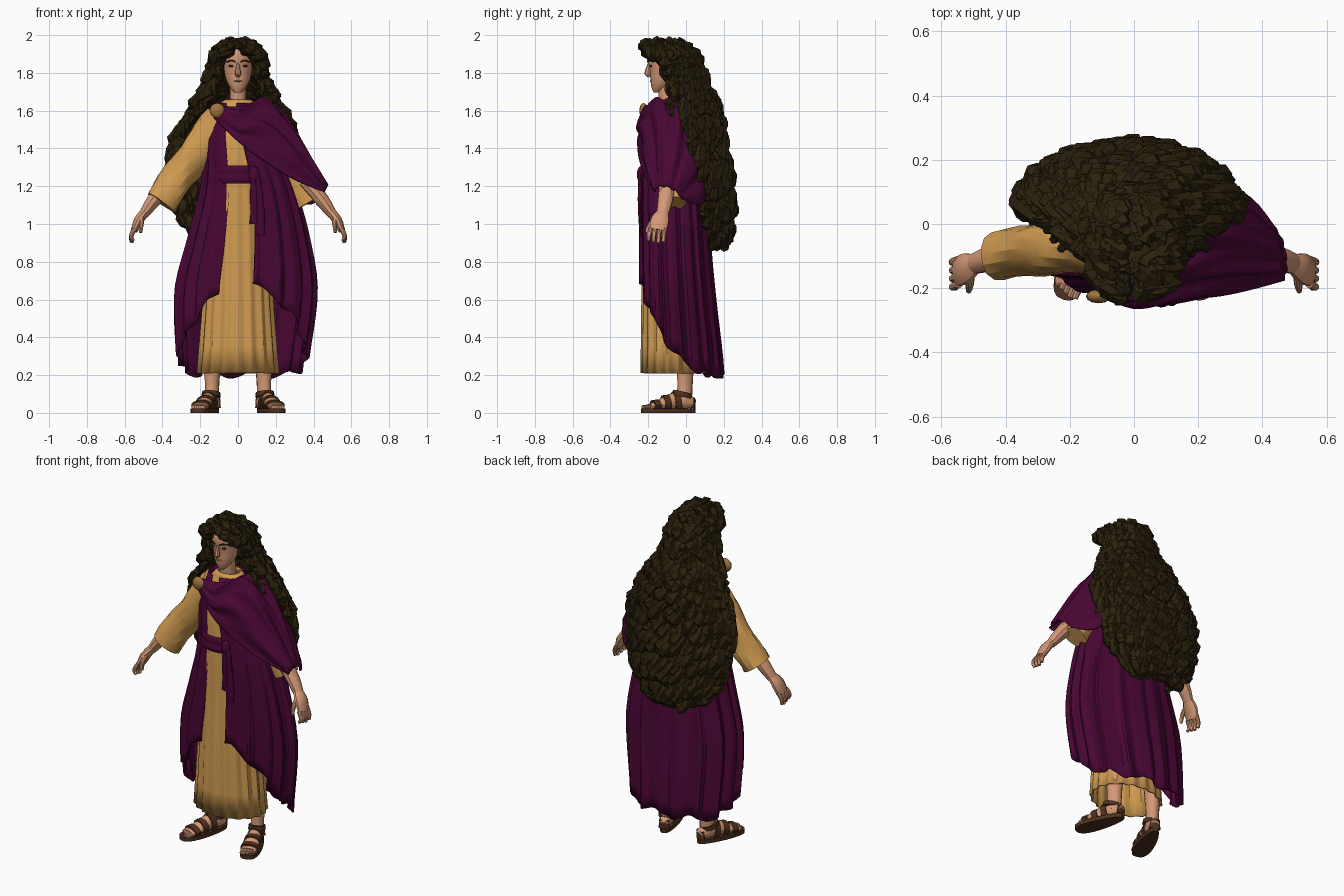
import bpy, bmesh, math, random
from math import sin, cos, pi
from mathutils import Vector

random.seed(4)
if "Cube" in bpy.data.objects:
    bpy.data.objects.remove(bpy.data.objects["Cube"])


def material(name, *rgb):
    m = bpy.data.materials.new(name)
    m.use_nodes = True
    m.diffuse_color = (*rgb, 1)
    m.node_tree.nodes["Principled BSDF"].inputs["Base Color"].default_value = (*rgb, 1)
    return m


TAN = material("tan linen", .64, .33, .083)
PURPLE = material("purple wool", .066, .002, .034)
HAIR = material("dark brown hair", .024, .0155, .004)
SKIN = material("skin", .66, .32, .18)
LEATHER = material("brown leather", .075, .03, .013)
BRONZE = material("bronze", .34, .17, .05)
LIP = material("lips", .43, .18, .1)


def spline(rows, t):
    """Smooth interpolation through rows of equal length, t in 0..1."""
    n = len(rows) - 1
    i = min(int(t * n), n - 1)
    s = t * n - i
    a, b, c, d = (rows[max(0, min(n, i + k))] for k in (-1, 0, 1, 2))
    return [q + s / 2 * (r - p + s * (2*p - 5*q + 4*r - e + s * (3*(q - r) + e - p)))
            for p, q, r, e in zip(a, b, c, d)]


def surface(name, shapes, nu, nv, mat, wrap=True, caps=True, thick=0, angle=35):
    """One object from functions (u, v) -> point; wrap closes u."""
    bm = bmesh.new()
    cols = nu if wrap else nu + 1
    for f in shapes:
        rings = [[bm.verts.new(f(i / nu, j / nv)) for i in range(cols)] for j in range(nv + 1)]
        for lo, hi in zip(rings, rings[1:]):
            for i in range(nu):
                k = (i + 1) % cols
                bm.faces.new((lo[i], lo[k], hi[k], hi[i]))
        if wrap and caps:
            bm.faces.new(rings[0])
            bm.faces.new(rings[-1])
    bmesh.ops.recalc_face_normals(bm, faces=bm.faces)
    me = bpy.data.meshes.new(name)
    bm.to_mesh(me)
    bm.free()
    me.materials.append(mat)
    if angle:
        me.shade_smooth()
        me.set_sharp_from_angle(angle=math.radians(angle))
    ob = bpy.data.objects.new(name, me)
    bpy.context.collection.objects.link(ob)
    if thick:
        mod = ob.modifiers.new("thickness", "SOLIDIFY")
        mod.thickness, mod.offset = thick, -1


def tube(rows, ref=(0, 1, 0), ripple=0):
    """Rows are x, y, z, radius across, radius along ref."""
    def f(u, v):
        row = spline(rows, v)
        t = Vector(spline(rows, min(1, v + .01))[:3]) - Vector(spline(rows, max(0, v - .01))[:3])
        n = t.cross(Vector(ref)).normalized()
        b = n.cross(t).normalized()
        th = 2 * pi * u
        k = 1 + ripple * sin(3 * th + 11 * v)
        return Vector(row[:3]) + k * (n * row[3] * cos(th) + b * row[4] * sin(th))
    return f


def mirror(f, s):
    return lambda u, v: Vector((s, 1, 1)) * f(u, v)


def stack(rows, pleats=0, depth=0):
    """Elliptical sections; rows are z, half width, y centre, half depth."""
    def f(u, v):
        z, w, y, d = spline(rows, v)
        th = 2 * pi * u
        k = 1 + depth * (1 - v) * cos(pleats * th)
        return Vector((w * sin(th) * k, y + d * cos(th) * k, z))
    return f


def ball(name, loc, size, mat):
    x, y, z = loc
    a, b, c = size
    surface(name, [lambda u, v: Vector((
        x + a * sin(pi * (.02 + .96 * v)) * cos(2 * pi * u),
        y + b * sin(pi * (.02 + .96 * v)) * sin(2 * pi * u),
        z + c * cos(pi * (.02 + .96 * v))))], 12, 8, mat)


# Tunic
surface("tunic", [stack([(.21, .215, -.07, .165), (.6, .185, -.075, .157), (.95, .17, -.085, .14),
                         (1.25, .15, -.09, .135), (1.47, .165, -.085, .128),
                         (1.59, .13, -.08, .085), (1.66, .068, -.085, .06)], 18, .035)],
        108, 14, TAN, caps=False, thick=.008, angle=25)

# Sleeves, the left one slimmer under the drape
ARM = [(.08, -.08, 1.55, .1, .09), (.2, -.07, 1.4, .095, .085),
       (.315, -.08, 1.25, .088, .08), (.41, -.1, 1.115, .087, .075)]
SLIM = [(.08, -.07, 1.53, .085, .08), (.2, -.06, 1.38, .08, .07),
        (.29, -.055, 1.25, .08, .065), (.37, -.06, 1.11, .075, .06)]
surface("right_sleeve", [mirror(tube(ARM, ripple=.08), -1)], 16, 9, TAN, angle=20)
surface("left_sleeve", [tube(SLIM, ripple=.07)], 16, 9, TAN, angle=20)

# Cloak body, open at the front with a hem that drops toward the back
CLOAK = [(.2, .02, .33, -.02, .215), (.65, .04, .365, -.045, .195), (.95, .055, .31, -.058, .183),
         (1.2, .05, .245, -.065, .175), (1.48, 0, .175, -.07, .155), (1.64, -.02, .11, -.07, .1)]


def cloak(u, v):
    a = -2.72 + 5.75 * u
    hem = .2 + .47 * ((1 - cos(a)) / 2) ** 2.6 + .018 * sin(9 * a)
    z = hem + (1.64 - hem) * v
    levels = [r[0] for r in CLOAK]
    i = max(k for k in range(5) if levels[k] <= max(z, .2))
    t = (i + (max(z, .2) - levels[i]) / (levels[i + 1] - levels[i])) / 5
    _, x, w, y, d = spline(CLOAK, min(t, 1))
    k = 1 + .042 * (1 - v) ** .6 * (sin(17 * a) + .5 * sin(29 * a + 1))
    return Vector((x + w * sin(a) * k, y + d * cos(a) * k, z))


surface("cloak", [cloak], 120, 18, PURPLE, wrap=False, thick=.008, angle=20)

# Drape from the brooch across the chest and over the left arm
FRONT = [(-.13, -.21, 1.56), (0, -.245, 1.44), (.12, -.245, 1.35), (.28, -.22, 1.25), (.46, -.17, 1.17)]
RIDGE = [(-.1, -.215, 1.63), (.02, -.21, 1.6), (.15, -.1, 1.66), (.29, -.07, 1.5), (.475, -.1, 1.2)]
BACK = [(-.07, -.17, 1.57), (.06, -.08, 1.54), (.18, .07, 1.38), (.34, .09, 1.12), (.44, -.02, 1.13)]


def drape(u, v):
    f, t, b = (Vector(spline(p, v)) for p in (FRONT, RIDGE, BACK))
    c, th = (f + b) / 2, pi * u
    out = (f - b) / 2 * cos(th) + (t - c) * sin(th)
    fold = 1.02 + .07 * (sin(30 * u + 5 * v) + .4 * sin(53 * u - 4 * v)) * min(1, 4 * v)
    return c + out * fold


surface("shoulder_drape", [drape], 72, 20, PURPLE, wrap=False, thick=.01, angle=20)
ball("brooch", (-.11, -.225, 1.6), (.04, .022, .04), BRONZE)

# Sash with knot and hanging tails
surface("sash", [stack([(1.215, .145, -.09, .15), (1.24, .155, -.09, .16),
                        (1.26, .15, -.09, .154), (1.29, .152, -.09, .158),
                        (1.31, .14, -.09, .148)])], 32, 8, PURPLE, caps=False)
ball("sash_knot", (.085, -.238, 1.262), (.028, .022, .045), PURPLE)
surface("sash_tails", [tube([(.08 + .02 * k, -.24, 1.26, .014, .012), (.085 + .03 * k, -.245, 1.13, .02, .01),
                             (.085 + .035 * k, -.24, 1.0 - .06 * k, .022, .008)], ripple=.15) for k in (0, 1)],
        10, 6, PURPLE)

# Head, neck and features
surface("neck", [tube([(0, -.08, 1.57, .055, .05), (0, -.1, 1.66, .043, .045),
                       (0, -.1, 1.76, .045, .05)])], 14, 4, SKIN)
surface("head", [stack([(1.695, .016, -.155, .016), (1.725, .044, -.138, .045), (1.77, .066, -.115, .074),
                        (1.82, .075, -.105, .088), (1.87, .08, -.1, .106), (1.92, .07, -.1, .1),
                        (1.96, .03, -.1, .045)])], 18, 12, SKIN)
surface("nose", [tube([(0, -.19, 1.86, .008, .008), (0, -.198, 1.825, .011, .014),
                       (0, -.202, 1.795, .017, .018), (0, -.19, 1.783, .01, .008)])], 8, 6, SKIN)
ball("lips", (0, -.183, 1.757), (.022, .009, .005), LIP)
for side, s in (("left", 1), ("right", -1)):
    ball(side + "_eye", (s * .034, -.186, 1.837), (.016, .008, .006), HAIR)
    surface(side + "_eyebrow", [mirror(tube([(.014, -.203, 1.857, .004, .004), (.036, -.196, 1.866, .005, .005),
                                             (.06, -.17, 1.858, .003, .004)], (0, 0, 1)), s)], 6, 5, HAIR)

# Forearms and hands
FOREARM = [(.36, -.095, 1.23, .045, .045), (.45, -.11, 1.12, .037, .04), (.5, -.125, 1.05, .026, .032)]
PALM = [(.495, -.123, 1.06, .024, .032), (.525, -.138, 1.02, .026, .049), (.55, -.15, .965, .018, .046)]
FINGERS = [[(.546, -.112 - .025 * i, .975, .013, .013), (.565, -.118 - .026 * i, .94, .012, .012),
            (.566 - .004 * i, -.12 - .026 * i, .9 + .006 * abs(i - 1), .008, .009)] for i in range(4)]
THUMB = [(.51, -.15, 1.04, .015, .015), (.512, -.19, 1, .013, .013), (.515, -.208, .955, .008, .009)]
for side, s in (("left", 1), ("right", -1)):
    for part, rows in (("forearm", [FOREARM]), ("palm", [PALM]), ("fingers", FINGERS + [THUMB])):
        surface(side + "_" + part, [mirror(tube(r), s) for r in rows], 10, 6, SKIN)

# Legs, feet and sandals, toes turned outward
UP = (0, 0, 1)


def placed(f, s):
    def g(u, v):
        x, y, z = f(u, v)
        return Vector((s * (.137 + x * .95 - y * .36), y - .005 + x * .3, z))
    return g


FOOT = [(0, .045, .045, .028, .025), (0, .012, .06, .036, .04), (0, -.06, .062, .038, .045),
        (0, -.13, .046, .046, .027), (0, -.185, .034, .046, .015)]
STRAPS = [[(0, y + .016, z, w, h), (0, y - .016, z - .004, w, h)]
          for y, z, w, h in ((-.155, .042, .052, .03), (-.1, .053, .049, .044), (-.045, .06, .044, .057))]
TOES = [[(.034 - .017 * i, -.175, .034, .012, .012), (.032 - .016 * i, -.217 + .008 * max(0, 3 - i), .03, .01, .01)]
        for i in range(5)]
ANKLE = [[(0, -.018, .085, .05, .053), (0, -.012, .11, .047, .05)],
         [(0, .038, .025, .034, .014), (0, .04, .075, .03, .012)]]


def sole(u, v):
    th = 2 * pi * u
    y = -.088 + .143 * cos(th)
    w = .051 - .013 * cos(th)
    return Vector((w * math.copysign(abs(sin(th)) ** .7, sin(th)), y, .024 * v))


for side, s in (("left", 1), ("right", -1)):
    surface(side + "_leg", [placed(tube([(0, 0, .4, .055, .055), (0, 0, .25, .045, .045),
                                         (0, .0, .15, .037, .039), (0, -.005, .06, .038, .04)]), s)], 14, 7, SKIN)
    surface(side + "_foot", [placed(tube(FOOT, UP), s)], 14, 10, SKIN)
    surface(side + "_toes", [placed(tube(t, UP), s) for t in TOES], 8, 2, SKIN)
    surface(side + "_sole", [placed(sole, s)], 28, 1, LEATHER)
    surface(side + "_straps", [placed(tube(t, UP), s) for t in STRAPS], 16, 1, LEATHER)
    surface(side + "_ankle_straps", [placed(tube(t), s) for t in ANKLE], 16, 1, LEATHER)

# Hair mass: z, half width, y centre, half depth, widest angle from the back
MANE = [(1.97, .005, -.11, .005, 3.1), (1.945, .07, -.12, .1, 3), (1.87, .105, -.1, .15, 1.75),
        (1.75, .135, -.08, .165, 1.55), (1.6, .22, -.02, .17, 1.55), (1.42, .31, .03, .155, 1.6),
        (1.2, .3, .07, .15, 1.6), (1.02, .245, .1, .12, 1.6), (.88, .12, .13, .07, 1.6)]


def mane(side, t, push=0):
    z, w, y, d, widest = spline(MANE, max(0, min(1, t)))
    a = side * widest
    return Vector((-.025 * (1.95 - z) + (w + push) * sin(a), y + (d + push) * cos(a), z))


def lock(side, start, length, phase, size):
    rows = []
    for j in range(15):
        s = j / 14
        t = min(1, start + length * s)
        swing = phase + 54 * t
        p = mane(side + .055 * sin(swing), t, .008 + .02 * cos(swing))
        r = size * (.35 + .65 * sin(pi * min(1, .15 + .8 * s)) + .28 * sin(2 * swing))
        rows.append((*p, r, r * .85))
    return tube(rows)


surface("hair_mass", [lambda u, v: mane(2 * u - 1, v)], 36, 24, HAIR, wrap=False, thick=.02, angle=0)
locks = [lock(2 * (i * .618 % 1) - 1, .04 + .72 * random.random(), random.uniform(.24, .36),
              random.uniform(0, 2 * pi), random.uniform(.027, .04)) for i in range(170)]
surface("curly_locks", locks, 6, 18, HAIR, angle=0)

# Loose curls beside the face and behind the shoulders
STRAND = [(.01, -.205, 1.96), (.075, -.165, 1.91), (.1, -.115, 1.8), (.135, -.085, 1.69),
          (.2, -.08, 1.6), (.255, -.05, 1.51), (.3, -.02, 1.42)]
strands = []
for s in (-1, 1):
    for k in range(5):
        rows = []
        for j in range(22):
            x, y, z = spline(STRAND, j / 21 * (.72 + .07 * k))
            r = .026 - .013 * j / 21
            rows.append((s * (x + .007 * k + .013 * sin(1.6 * j + k)),
                         y + .02 * k + .012 * cos(1.6 * j + k), z, r, r))
        strands.append(tube(rows))
surface("loose_curls", strands, 6, 28, HAIR, angle=0)
